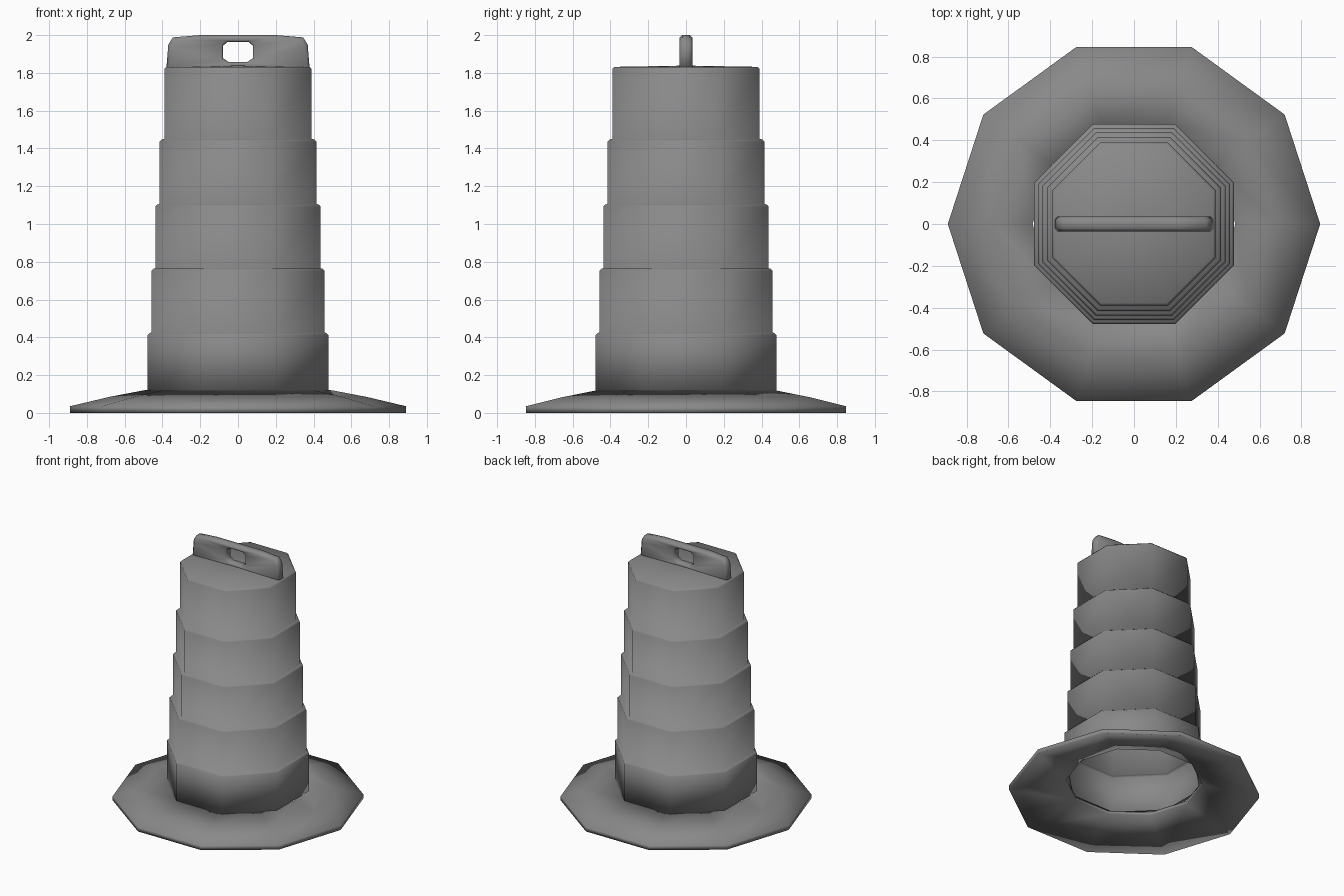
import bpy, bmesh
from math import cos, sin, pi, radians

if "Cube" in bpy.data.objects:
    bpy.data.objects.remove(bpy.data.objects["Cube"])

dark_grey = bpy.data.materials.new("dark_grey")
dark_grey.diffuse_color = (0.25, 0.25, 0.25, 1)
dark_grey.use_nodes = True
dark_grey.node_tree.nodes["Principled BSDF"].inputs["Base Color"].default_value = dark_grey.diffuse_color


def loft(name, rings, closed=False, cap_end=False, angle=50):
    """Skin a list of equal-length point rings into one mesh object."""
    bm = bmesh.new()
    vs = [[bm.verts.new(p) for p in r] for r in rings]
    n = len(rings[0])
    pairs = list(zip(vs, vs[1:]))
    if closed:
        pairs.append((vs[-1], vs[0]))
    for a, b in pairs:
        for i in range(n):
            j = (i + 1) % n
            bm.faces.new((a[i], a[j], b[j], b[i]))
    if cap_end:
        bm.faces.new(vs[-1])
    bmesh.ops.recalc_face_normals(bm, faces=bm.faces)
    me = bpy.data.meshes.new(name)
    bm.to_mesh(me)
    bm.free()
    me.materials.append(dark_grey)
    ob = bpy.data.objects.new(name, me)
    bpy.context.collection.objects.link(ob)
    bpy.ops.object.select_all(action='DESELECT')
    ob.select_set(True)
    bpy.context.view_layer.objects.active = ob
    bpy.ops.object.shade_smooth_by_angle(angle=radians(angle))
    return ob


def ring(n, r, z, turn=0.0):
    return [(r * cos(2 * pi * i / n + turn), r * sin(2 * pi * i / n + turn), z)
            for i in range(n)]


# Stepped octagonal barrel, hollow and open below; radii measured to the flats
apothems = [0.478, 0.459, 0.438, 0.416, 0.390]
bottoms = [0.12, 0.425, 0.765, 1.105, 1.45]
tops = [0.412, 0.752, 1.092, 1.436, 1.82]
profile = [(0.45, 0.118)]
for a, lo, hi in zip(apothems, bottoms, tops):
    profile += [(a, lo), (a, hi), (a - 0.012, hi + 0.012)]
profile.append((0.04, 1.838))
loft("barrel", [ring(8, a / cos(pi / 8), z, pi / 8) for a, z in profile],
     cap_end=True, angle=100)

# Ten-sided sloping foot: a thick sheet rising to a raised centre hole
foot = [(0.485, 0.095), (0.89, 0.0), (0.89, 0.035), (0.68, 0.085), (0.485, 0.122)]
loft("base_flange", [ring(10, r, z) for r, z in foot], closed=True, angle=120)

# Flat carrying handle with a chamfered grip hole
half_outer = [(0.38, 1.815), (0.369, 1.95), (0.345, 1.988), (0.2, 2.0)]
half_hole = [(0.05, 1.858), (0.08, 1.878), (0.08, 1.943), (0.055, 1.964)]


def outline(half, grow, y):
    cz = 1.912
    pts = [(x + grow, z + (grow if z > cz else -grow)) for x, z in half]
    return [(x, y, z) for x, z in pts] + [(-x, y, z) for x, z in reversed(pts)]


loft("handle", [
    outline(half_hole, 0.0, -0.022), outline(half_hole, 0.008, -0.035),
    outline(half_outer, -0.014, -0.035), outline(half_outer, 0.0, -0.02),
    outline(half_outer, 0.0, 0.02), outline(half_outer, -0.014, 0.035),
    outline(half_hole, 0.008, 0.035), outline(half_hole, 0.0, 0.022),
], closed=True, angle=80)
